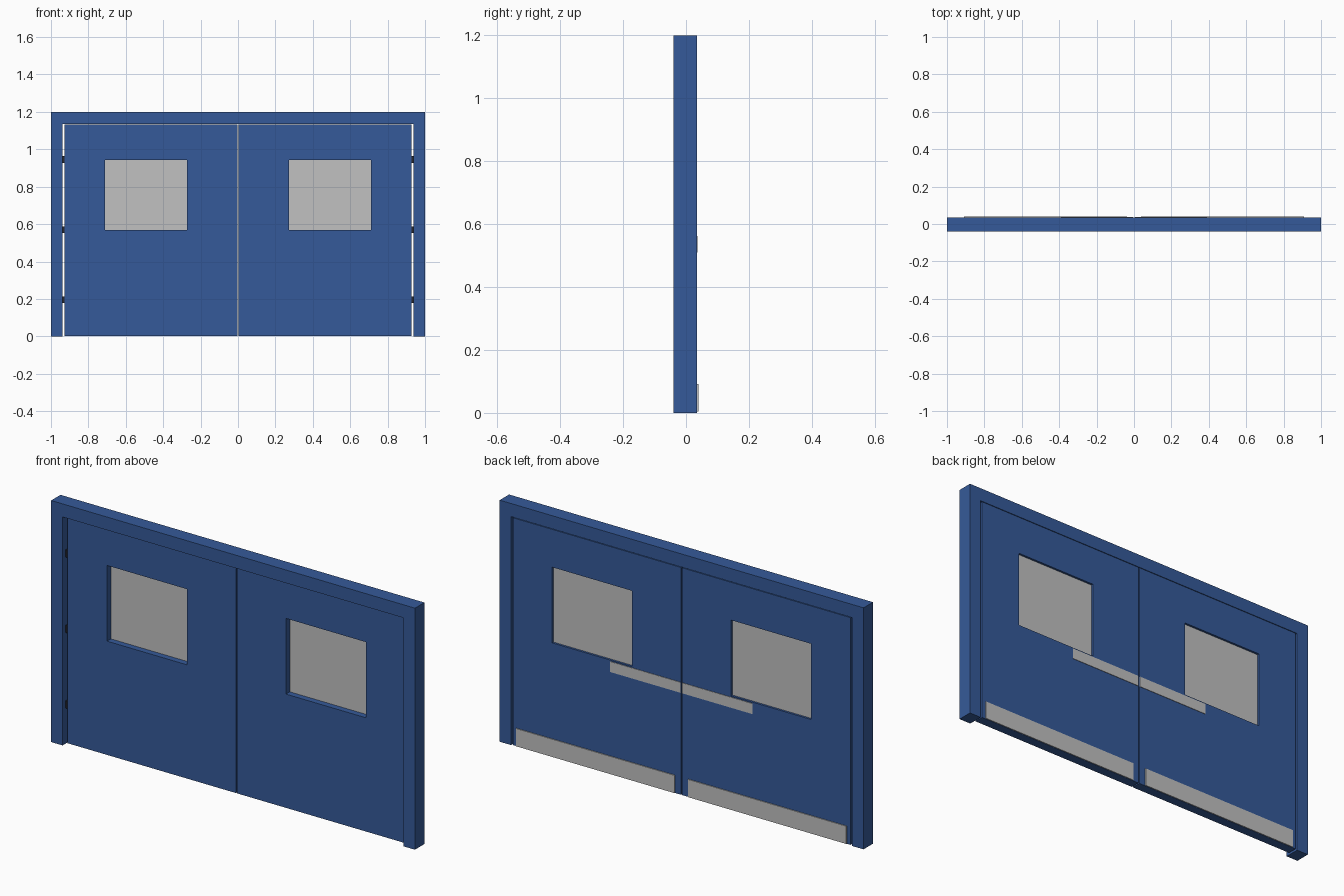
import bpy
import bmesh

cube = bpy.data.objects.get("Cube")
if cube:
    bpy.data.objects.remove(cube, do_unlink=True)


def material(name, rgb):
    m = bpy.data.materials.new(name)
    m.use_nodes = True
    m.diffuse_color = (*rgb, 1)
    m.node_tree.nodes["Principled BSDF"].inputs["Base Color"].default_value = (*rgb, 1)
    return m


BLUE = material("blue paint", (0.036, 0.102, 0.319))
GREY = material("light grey", (0.533, 0.533, 0.533))
DARK = material("dark hinge metal", (0.02, 0.02, 0.025))

BACK = 0.0345        # shared rear plane of frame and leaves
LEAF_FRONT = -0.012
HEAD = 1.135         # underside of the frame head


def extrude_panel(name, outlines, y0, y1, mat):
    """Extrude faces drawn in the x-z plane from y0 back to y1."""
    bm = bmesh.new()
    cache = {}

    def vert(p):
        if p not in cache:
            cache[p] = bm.verts.new((p[0], y0, p[1]))
        return cache[p]

    faces = [bm.faces.new([vert(p) for p in o]) for o in outlines]
    new = bmesh.ops.extrude_face_region(bm, geom=faces, use_keep_orig=True)["geom"]
    moved = [g for g in new if isinstance(g, bmesh.types.BMVert)]
    bmesh.ops.translate(bm, verts=moved, vec=(0, y1 - y0, 0))
    bmesh.ops.recalc_face_normals(bm, faces=bm.faces)
    mesh = bpy.data.meshes.new(name)
    bm.to_mesh(mesh)
    bm.free()
    obj = bpy.data.objects.new(name, mesh)
    mesh.materials.append(mat)
    bpy.context.collection.objects.link(obj)
    return obj


def rect(x0, x1, z0, z1):
    return [(x0, z0), (x1, z0), (x1, z1), (x0, z1)]


def ring(outer, inner):
    """Four quads between two rectangles, leaving an opening."""
    return [[outer[i], outer[(i + 1) % 4], inner[(i + 1) % 4], inner[i]]
            for i in range(4)]


# Frame: two jambs joined by a head
extrude_panel("door_frame", [[(-1, 0), (-0.937, 0), (-0.937, HEAD), (0.937, HEAD),
                              (0.937, 0), (1, 0), (1, 1.2), (-1, 1.2)]],
              -0.039, BACK, BLUE)

for side, s in (("left", 1), ("right", -1)):
    def box(name, x0, x1, z0, z1, y0, y1, mat):
        return extrude_panel(f"{side}_{name}", [rect(s * x0, s * x1, z0, z1)], y0, y1, mat)

    # Door leaf with its window opening
    leaf = rect(s * 0.003, s * 0.928, 0.003, HEAD - 0.003)
    opening = rect(s * 0.272, s * 0.711, 0.568, 0.944)
    extrude_panel(f"{side}_door_leaf", ring(leaf, opening), LEAF_FRONT, BACK, BLUE)

    # Glazing, push plate and kick plate
    box("window_pane", 0.272, 0.711, 0.568, 0.944, 0.018, 0.024, GREY)
    box("push_plate", 0.005, 0.391, 0.51, 0.562, BACK, BACK + 0.0025, GREY)
    box("kick_plate", 0.037, 0.908, 0.004, 0.092, BACK, BACK + 0.0045, GREY)

    # Hinges bridging the gap to the jamb
    for i, z in enumerate((0.195, 0.57, 0.945)):
        box(f"hinge_{i + 1}", 0.928, 0.937, z - 0.018, z + 0.018,
            LEAF_FRONT - 0.004, LEAF_FRONT + 0.012, DARK)
